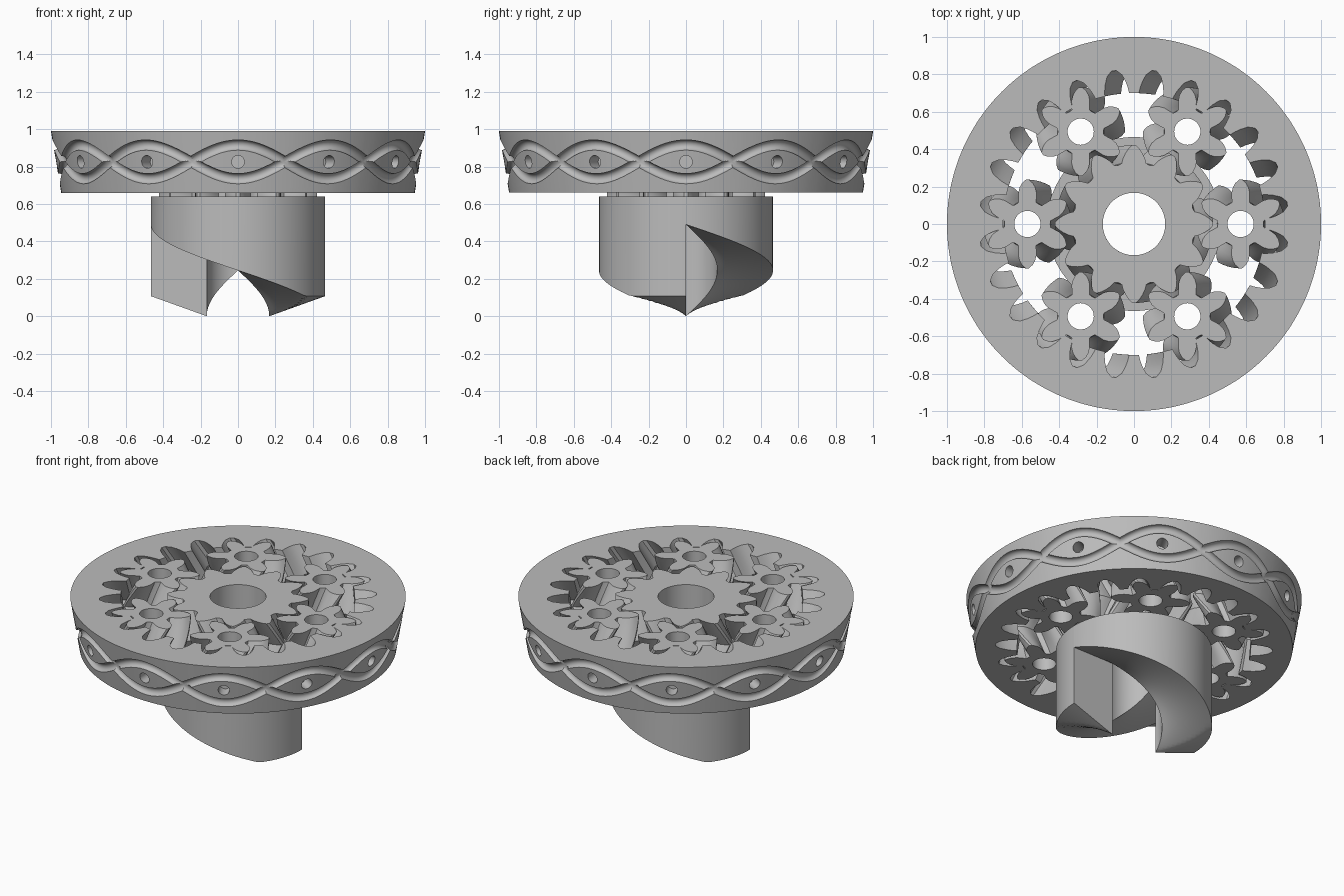
import bpy
import bmesh
from math import sin, cos, pi, radians, tau

cube = bpy.data.objects.get("Cube")
if cube:
    bpy.data.objects.remove(cube)

grey = bpy.data.materials.new("plain_grey")
grey.use_nodes = True
grey.diffuse_color = (0.5, 0.5, 0.5, 1)
grey.node_tree.nodes["Principled BSDF"].inputs["Base Color"].default_value = (0.5, 0.5, 0.5, 1)

BOTTOM, TOP = 0.66, 0.99
MIDDLE = (BOTTOM + TOP) / 2


def loft(name, loops):
    """Skin loops of points that close up in both directions."""
    bm = bmesh.new()
    rows = [[bm.verts.new(p) for p in loop] for loop in loops]
    for i, row in enumerate(rows):
        before = rows[i - 1]
        for j in range(len(row)):
            bm.faces.new((before[j - 1], before[j], row[j], row[j - 1]))
    bmesh.ops.remove_doubles(bm, verts=bm.verts, dist=1e-5)
    bmesh.ops.recalc_face_normals(bm, faces=bm.faces)
    mesh = bpy.data.meshes.new(name)
    bm.to_mesh(mesh)
    bm.free()
    mesh.materials.append(grey)
    obj = bpy.data.objects.new(name, mesh)
    bpy.context.collection.objects.link(obj)
    return obj


def smooth(obj):
    bpy.ops.object.select_all(action='DESELECT')
    obj.select_set(True)
    bpy.context.view_layer.objects.active = obj
    bpy.ops.object.shade_smooth_by_angle(angle=radians(30))


def polar(r, a, z):
    return (r * cos(a), r * sin(a), z)


def tooth_outline(count, offset, half_tooth):
    """Polar outline from half a tooth, given as (radius, degrees) root to tip."""
    one = [(r, -a) for r, a in half_tooth] + half_tooth[:0:-1]
    return [(r, radians(a + offset + 360 * k / count))
            for k in range(count) for r, a in one]


def herringbone(outline, twist, steps=6):
    """Layers of a V-shaped helical tooth, turned most at mid height."""
    layers = []
    for i in range(2 * steps + 1):
        t = i / (2 * steps)
        turn = radians(twist) * (1 - abs(2 * t - 1))
        layers.append([polar(r, a + turn, BOTTOM + t * (TOP - BOTTOM))
                       for r, a in outline])
    return layers


def circle(outline, radius, z):
    return [polar(radius, a, z) for r, a in outline]


# Sun gear, with a straight neck down to the clutch
sun = tooth_outline(12, 0, [(0.325, 15), (0.33, 11.5), (0.355, 9.5),
                            (0.38, 7), (0.405, 4), (0.422, 1.3)])
neck = [[polar(r, a, 0.63) for r, a in sun]]
smooth(loft("sun_gear", neck + herringbone(sun, 14.4)
            + [circle(sun, 0.167, TOP), circle(sun, 0.167, 0.63)]))

# Six planet gears
planet = tooth_outline(6, 30, [(0.122, 30), (0.125, 22), (0.15, 18.5), (0.175, 16),
                               (0.2, 12), (0.22, 7.5), (0.237, 2)])
first = loft("planet_gear_1", herringbone(planet, -28.7)
             + [circle(planet, 0.07, TOP), circle(planet, 0.07, BOTTOM)])
smooth(first)
for k in range(6):
    gear = first
    if k:
        gear = bpy.data.objects.new(f"planet_gear_{k + 1}", first.data)
        bpy.context.collection.objects.link(gear)
    gear.location = polar(0.57, k * tau / 6, 0)

# Outer ring with inward teeth and a slightly tapered rim
ring = tooth_outline(24, 7.5, [(0.70, 7.5), (0.70, 5.4), (0.73, 4.9),
                               (0.76, 4.2), (0.80, 2.9), (0.826, 0.9)])


def rim_radius(z):
    return 0.945 + 0.055 * (z - BOTTOM) / (TOP - BOTTOM)


outer_ring = loft("outer_ring", herringbone(ring, -7.2)
                  + [circle(ring, 1.0, TOP), circle(ring, 0.945, BOTTOM)])

# Cutters: two crossing wave grooves and twelve blind holes around the rim
cutters = []
for side in (1, -1):
    loops = []
    for i in range(240):
        a = i * tau / 240
        z = MIDDLE + side * 0.09 * cos(6 * a)
        slope = -side * 0.54 * sin(6 * a)
        stretch = (1 + slope * slope) ** 0.5
        loop = []
        for j in range(14):
            b = j * tau / 14
            out, across = 0.028 * cos(b), 0.028 * sin(b) / stretch
            loop.append(polar(rim_radius(z) + out, a - across * slope, z + across))
        loops.append(loop)
    cutters.append(loft("groove_cutter", loops))

for k in range(12):
    bpy.ops.mesh.primitive_cylinder_add(
        vertices=24, radius=0.034, depth=0.2,
        location=polar(0.98, k * tau / 12, MIDDLE), rotation=(0, pi / 2, k * tau / 12))
    cutters.append(bpy.context.object)

for cutter in cutters:
    cutter.hide_render = True
    cut = outer_ring.modifiers.new("cut", 'BOOLEAN')
    cut.operation = 'DIFFERENCE'
    cut.solver = 'EXACT'
    cut.object = cutter
    bpy.context.view_layer.objects.active = outer_ring
    bpy.ops.object.modifier_apply(modifier=cut.name)
    bpy.data.objects.remove(cutter)
smooth(outer_ring)

# Clutch sleeve: two helical ramps with upright steps and a conical end
INNER, OUTER, RISE = 0.167, 0.465, 0.49
columns = []
for half in range(2):
    for i in range(49):
        t = i / 48
        a = pi * (half + t)
        section = []
        for j in range(13):
            s = j / 12
            section.append(polar(INNER + s * (OUTER - INNER), a,
                                 max(RISE * (1 - t), 0.107 * s)))
        columns.append(section + [polar(OUTER, a, 0.64), polar(INNER, a, 0.64)])
smooth(loft("clutch_sleeve", columns))
